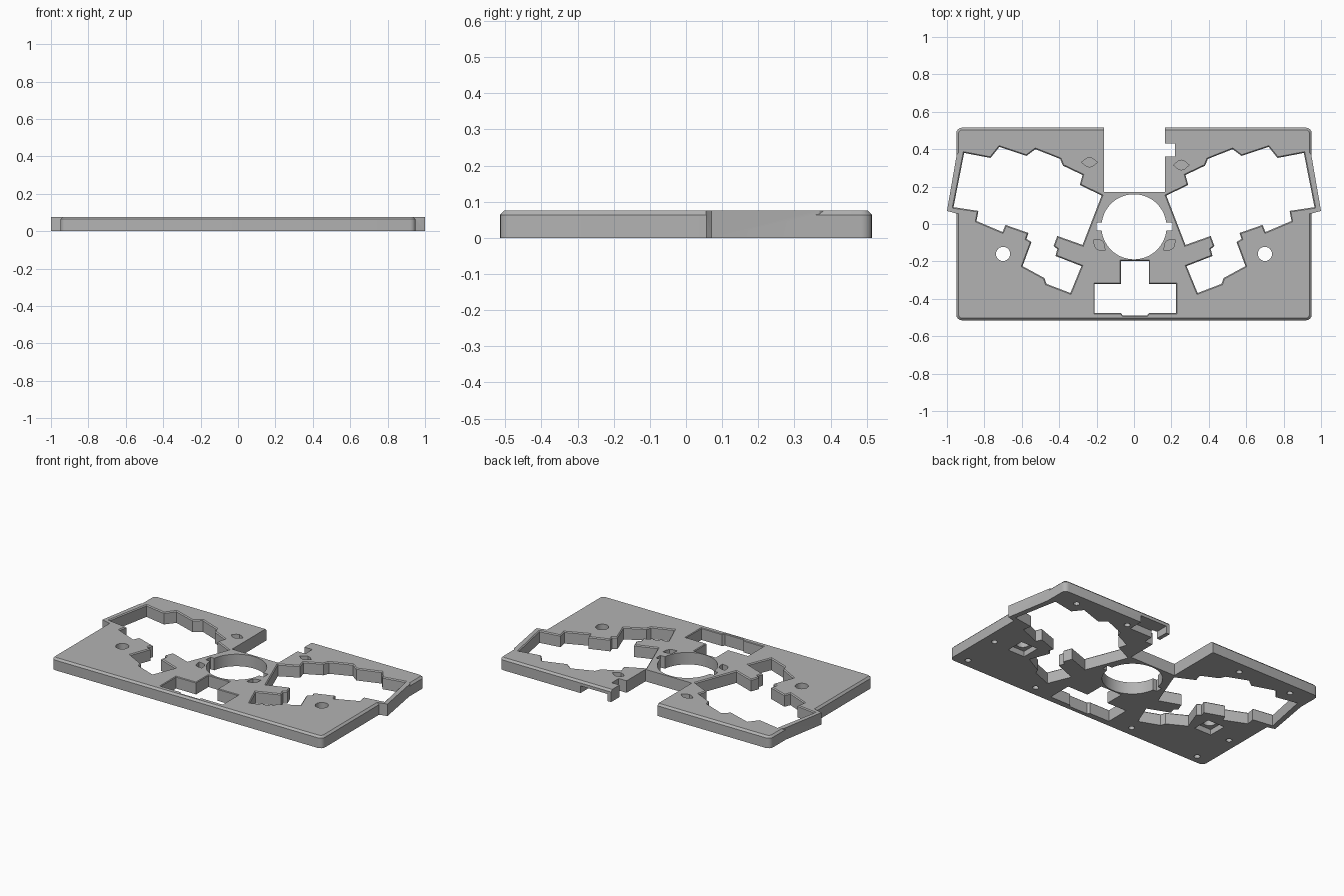
import bpy, bmesh, math
from mathutils import Vector

if "Cube" in bpy.data.objects:
    bpy.data.objects.remove(bpy.data.objects["Cube"])

H = 0.076      # plate height
C = 0.012      # outer chamfer
E = 0.006      # opening chamfer

grey = bpy.data.materials.new("matte_grey")
grey.use_nodes = True
grey.diffuse_color = (0.45, 0.45, 0.45, 1)
grey.node_tree.nodes["Principled BSDF"].inputs["Base Color"].default_value = grey.diffuse_color


def offset(pts, d):
    """Move an outline outward by d with mitred corners."""
    n = len(pts)
    area = sum(pts[i - 1][0] * pts[i][1] - pts[i][0] * pts[i - 1][1] for i in range(n))
    s = 1 if area > 0 else -1
    out = []
    for i in range(n):
        p, a, b = Vector(pts[i]), Vector(pts[i - 1]), Vector(pts[(i + 1) % n])
        u, v = (p - a).normalized(), (b - p).normalized()
        n1, n2 = Vector((u.y, -u.x)) * s, Vector((v.y, -v.x)) * s
        out.append(p + (n1 + n2) * (d / max(1 + n1.dot(n2), 0.3)))
    return out


def prism(name, pts, levels):
    """Stack one outline through (height, offset) levels into a solid."""
    bm = bmesh.new()
    rings = [[bm.verts.new((p[0], p[1], z)) for p in offset(pts, d)] for z, d in levels]
    n = len(pts)
    bm.faces.new(rings[0])
    bm.faces.new(rings[-1])
    for lo, hi in zip(rings, rings[1:]):
        for i in range(n):
            j = (i + 1) % n
            bm.faces.new((lo[i], lo[j], hi[j], hi[i]))
    bmesh.ops.recalc_face_normals(bm, faces=bm.faces)
    me = bpy.data.meshes.new(name)
    bm.to_mesh(me)
    bm.free()
    me.materials.append(grey)
    ob = bpy.data.objects.new(name, me)
    bpy.context.collection.objects.link(ob)
    return ob


def combine(body, tool, op):
    tool.hide_render = True
    m = body.modifiers.new(op, 'BOOLEAN')
    m.operation, m.object, m.solver = op, tool, 'EXACT'
    bpy.context.view_layer.objects.active = body
    bpy.ops.object.modifier_apply(modifier=m.name)
    bpy.data.objects.remove(tool)


def cut(pts, lo=-0.1, hi=0.2, edge=0.0):
    levels = [(lo, 0), (hi, 0)]
    if edge:
        levels = [(lo, 0), (H - edge, 0), (H + edge, 2 * edge)]
    combine(plate, prism("cutter", pts, levels), 'DIFFERENCE')


def rect(x0, x1, y0, y1):
    return [(x0, y0), (x1, y0), (x1, y1), (x0, y1)]


def circle(x, y, r, n=24):
    return [(x + r * math.cos(t * math.tau / n), y + r * math.sin(t * math.tau / n)) for t in range(n)]


def rounded(x, y0, y1, r, n=4):
    pts = []
    for k, (cx, cy) in enumerate([(x - r, y1 - r), (r - x, y1 - r), (r - x, y0 + r), (x - r, y0 + r)]):
        for i in range(n + 1):
            t = (k + i / n) * math.pi / 2
            pts.append((cx + r * math.cos(t), cy + r * math.sin(t)))
    return pts


def flip(pts, s):
    return [(x * s, y) for x, y in pts]


# Main plate with chamfered top rim
plate = prism("cover_plate", rounded(0.95, -0.515, 0.515, 0.03), [(0, 0), (H - C, 0), (H, -C)])

# Side bulges
wing = [(0.93, 0.39), (0.948, 0.37), (1.0, 0.07), (0.945, 0.055), (0.85, 0.055), (0.85, 0.39)]
for s in (1, -1):
    combine(plate, prism("side_bulge", flip(wing, s), [(0, 0), (H, 0)]), 'UNION')

# Large stepped openings, mirrored
opening = [(.908, .38), (.767, .353), (.72, .412), (.575, .364), (.527, .4), (.395, .348),
           (.38, .312), (.275, .262), (.29, .209), (.173, .152), (.275, -.112), (.41, -.064),
           (.43, -.118), (.41, -.134), (.42, -.171), (.281, -.225), (.34, -.369), (.468, -.32),
           (.479, -.289), (.596, -.225), (.548, -.096), (.575, -.08), (.564, -.048),
           (.687, -.005), (.703, -.043), (.842, .016), (.832, .07), (.965, .09)]
for s in (1, -1):
    cut(flip(opening, s), edge=E)

# Rear notch with a side step
cut(rect(-0.16, 0.165, 0.17, 0.7))
cut(rect(0.1, 0.22, 0.36, 0.43))

# Round centre opening with side slots
cut(circle(0, -0.015, 0.174, 64))
cut(rect(-0.2, 0.205, -0.035, 0.008))

# Front cross-shaped opening
cross = [(-.07, -.197), (.08, -.197), (.08, -.32), (.225, -.32), (.225, -.476), (.08, -.476),
         (.07, -.49), (-.06, -.49), (-.07, -.476), (-.21, -.476), (-.21, -.32), (-.07, -.32)]
cut(cross, edge=0.004)

# Bolt holes with square pockets underneath
for s in (1, -1):
    cut(circle(0.7 * s, -0.16, 0.038))
    cut(rect(0.7 * s - 0.06, 0.7 * s + 0.06, -0.22, -0.1), hi=0.035)

# Eye-shaped recesses in the top
for x, y, a in [(-.238, .33, 0), (.253, .315, 0), (-.185, -.112, -45), (.19, -.112, 45)]:
    c, d = math.cos(math.radians(a)), math.sin(math.radians(a))
    eye = [(.042, 0), (.018, .02), (0, .026), (-.018, .02), (-.042, 0), (-.018, -.02), (0, -.026), (.018, -.02)]
    cut([(x + u * c - v * d, y + u * d + v * c) for u, v in eye], lo=0.04)

# Cable channel under the rear edge
cut(rect(0.19, 0.38, 0.42, 0.6), hi=0.045)

# Blind screw holes in the underside
for x, y in [(.86, -.46), (.36, -.45), (.88, -.2), (.8, .44), (.42, .44)]:
    for s in (1, -1):
        cut(circle(x * s, y, 0.018, 12), hi=0.05)

bpy.context.view_layer.objects.active = plate
plate.select_set(True)
bpy.ops.object.shade_smooth_by_angle(angle=math.radians(25))
